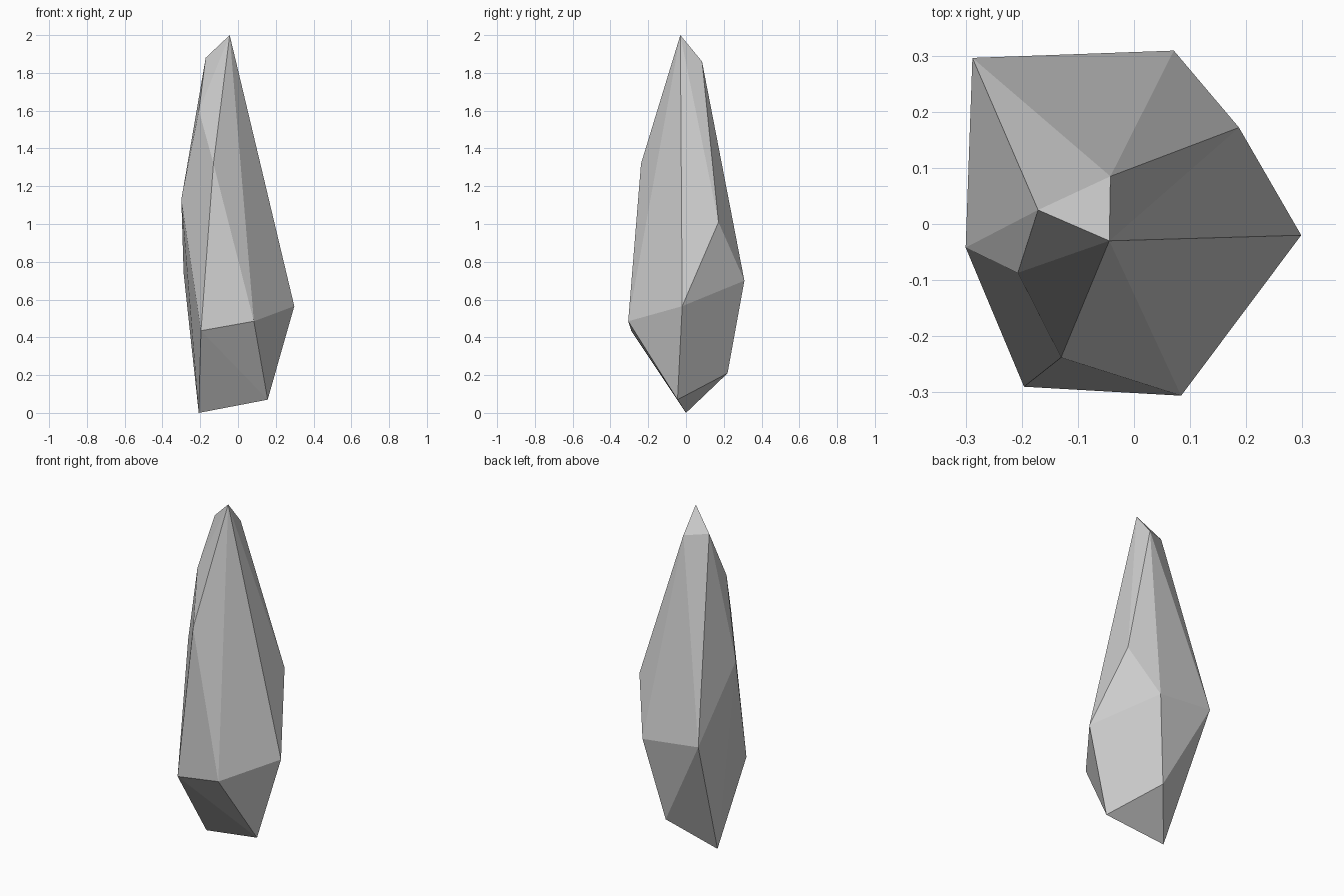
import bpy, bmesh

cube = bpy.data.objects.get("Cube")
if cube:
    bpy.data.objects.remove(cube, do_unlink=True)

# Plain grey stone
stone = bpy.data.materials.new("grey stone")
stone.use_nodes = True
colour = (0.6, 0.6, 0.6, 1)
stone.diffuse_color = colour
stone.node_tree.nodes["Principled BSDF"].inputs["Base Color"].default_value = colour

# Corners of the faceted shard, from the tip down
tip = [(-.044, -.03, 2), (-.171, .025, 1.88), (-.042, .085, 1.86)]
shoulder = [(-.207, -.087, 1.6), (-.13, -.238, 1.32), (.035, -.15, 1.24),
            (-.3, -.042, 1.13), (.187, .172, 1.01)]
waist = [(-.288, .296, .74), (.071, .309, .7), (.298, -.02, .565),
         (.084, -.306, .485), (-.196, -.29, .435)]
base = [(-.02, .22, .21), (.157, -.045, .07), (-.208, 0, 0)]

# Wrap the corners in a convex skin
bm = bmesh.new()
for corner in tip + shoulder + waist + base:
    bm.verts.new(corner)
bmesh.ops.convex_hull(bm, input=bm.verts[:])
# Merge nearly flat triangles into broad facets
bmesh.ops.dissolve_limit(bm, angle_limit=0.02, verts=bm.verts[:], edges=bm.edges[:])
bmesh.ops.recalc_face_normals(bm, faces=bm.faces[:])

mesh = bpy.data.meshes.new("crystal_shard")
bm.to_mesh(mesh)
bm.free()
mesh.materials.append(stone)
shard = bpy.data.objects.new("crystal_shard", mesh)
bpy.context.collection.objects.link(shard)
